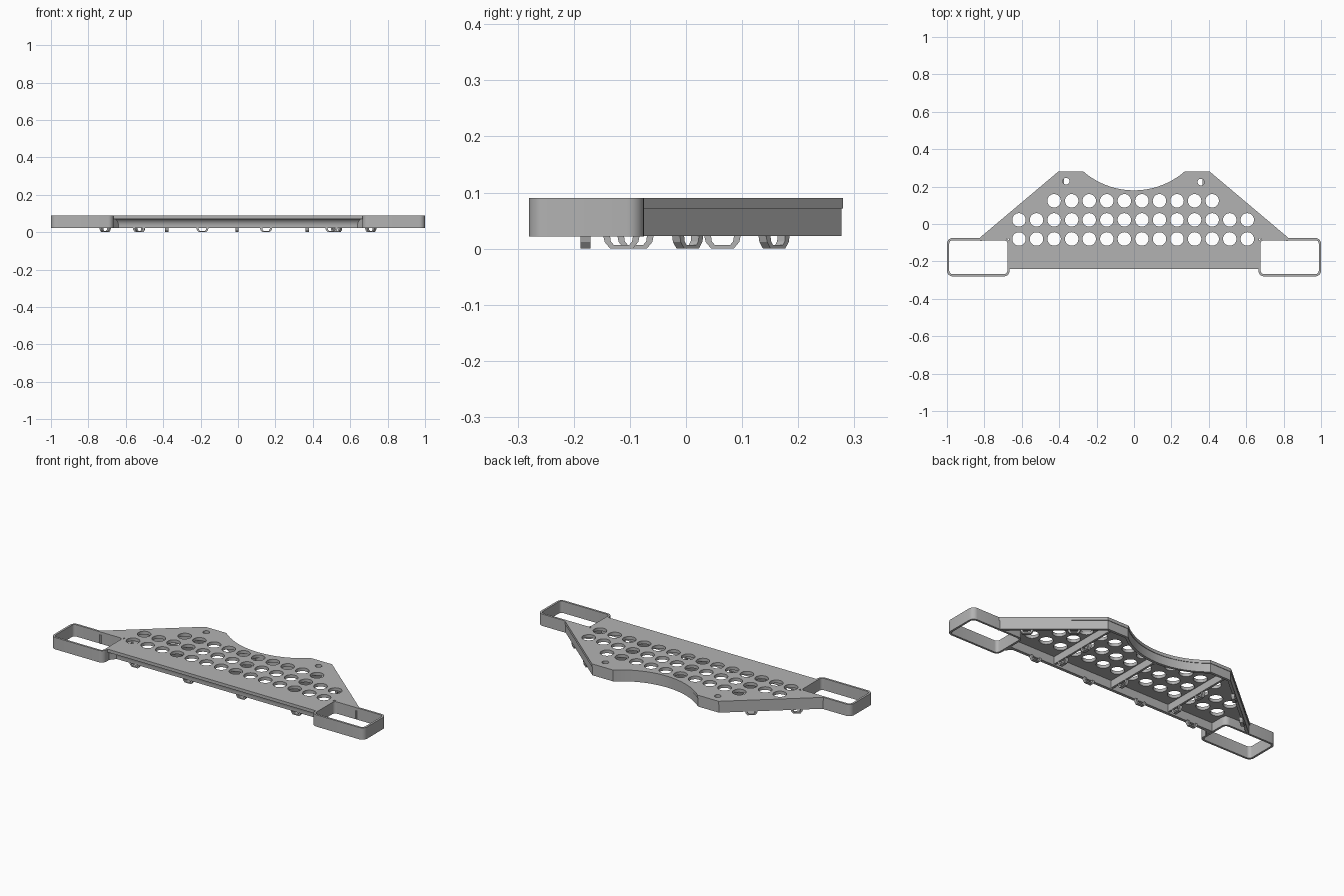
import bpy, math
from mathutils import Vector

if "Cube" in bpy.data.objects:
    bpy.data.objects.remove(bpy.data.objects["Cube"])

grey = bpy.data.materials.new("mid grey")
grey.diffuse_color = (0.45, 0.45, 0.45, 1)
grey.use_nodes = True
grey.node_tree.nodes["Principled BSDF"].inputs["Base Color"].default_value = grey.diffuse_color


def prism(name, loops, z0, z1):
    """Extruded flat shape; loops after the first cut holes."""
    cu = bpy.data.curves.new(name, 'CURVE')
    cu.dimensions = '2D'
    cu.fill_mode = 'BOTH'
    cu.extrude = (z1 - z0) / 2
    for pts in loops:
        s = cu.splines.new('POLY')
        s.points.add(len(pts) - 1)
        for p, c in zip(s.points, pts):
            p.co = (c[0], c[1], 0, 1)
        s.use_cyclic_u = True
    tmp = bpy.data.objects.new(name + "_curve", cu)
    bpy.context.collection.objects.link(tmp)
    bpy.context.view_layer.update()
    me = bpy.data.meshes.new_from_object(tmp.evaluated_get(bpy.context.evaluated_depsgraph_get()))
    bpy.data.objects.remove(tmp)
    for v in me.vertices:
        v.co.z += (z0 + z1) / 2
    me.name = name
    me.materials.clear()
    me.materials.append(grey)
    ob = bpy.data.objects.new(name, me)
    bpy.context.collection.objects.link(ob)
    bpy.context.view_layer.objects.active = ob
    ob.select_set(True)
    bpy.ops.object.shade_smooth_by_angle(angle=math.radians(25))
    ob.select_set(False)
    return ob


def circle(x, y, r, n=28):
    return [(x + r * math.cos(2 * math.pi * i / n), y + r * math.sin(2 * math.pi * i / n)) for i in range(n)]


def round_rect(x0, x1, y0, y1, r, n=6):
    pts = []
    for cx, cy, a0 in ((x1 - r, y1 - r, 0), (x0 + r, y1 - r, 90), (x0 + r, y0 + r, 180), (x1 - r, y0 + r, 270)):
        for i in range(n + 1):
            a = math.radians(a0 + 90 * i / n)
            pts.append((cx + r * math.cos(a), cy + r * math.sin(a)))
    return pts


def offset(path, d):
    """Shift an open path to its left by d with mitred corners."""
    out = []
    for i, p in enumerate(path):
        segs = [(path[j], path[j + 1]) for j in (i - 1, i) if 0 <= j < len(path) - 1]
        ns = []
        for a, b in segs:
            t = (Vector(b) - Vector(a)).normalized()
            ns.append(Vector((-t.y, t.x)))
        m = sum(ns, Vector((0, 0))).normalized()
        out.append(tuple(Vector(p) + m * d / m.dot(ns[0])))
    return out


def box(name, x0, x1, y0, y1, z0, z1):
    return prism(name, [[(x0, y0), (x1, y0), (x1, y1), (x0, y1)]], z0, z1)


# back outline from right handle to left handle, with the scooped middle
R, CY = 0.4145, 0.5945
A = math.asin(0.27 / R)
scoop = [(R * math.sin(A - 2 * A * i / 32), CY - R * math.cos(A - 2 * A * i / 32)) for i in range(33)]
back = [(0.83, -0.078), (0.405, 0.28)] + scoop + [(-0.405, 0.28), (-0.83, -0.078)]

# perforated top plate
pitch = 0.0939
holes = [circle(-0.615 + pitch * k, y, 0.036) for y in (-0.08, 0.022) for k in range(14)]
holes += [circle(-0.615 + pitch * k, 0.124, 0.036) for k in range(2, 12)]
holes += [circle(-0.363, 0.229, 0.018), circle(0.358, 0.224, 0.018)]
prism("top_plate", [back + [(-0.668, -0.078), (-0.668, -0.24), (0.668, -0.24), (0.668, -0.078)]] + holes, 0.072, 0.09)

# skirt wall under the back edge, set in slightly from the plate
prism("back_skirt", [offset(back, 0.003) + offset(back, 0.018)[::-1]], 0.023, 0.073)

# front wall with a cove under the overhanging lip
cove = [(-0.235 + 0.04 * math.sin(math.radians(a)), 0.035 + 0.04 * math.cos(math.radians(a))) for a in range(0, 91, 15)]
profile = cove + [(-0.195, 0.023), (-0.178, 0.023), (-0.178, 0.075)]
front = prism("front_wall", [profile], -0.668, 0.668)
for v in front.data.vertices:
    x, y, z = v.co
    v.co = (z, x, y)

# handle loops and gussets where they meet the front wall
for side, s in (("left", -1), ("right", 1)):
    xs = sorted((s * 0.665, s * 1.0))
    outer = round_rect(xs[0], xs[1], -0.28, -0.075, 0.03)
    inner = round_rect(xs[0] + 0.012, xs[1] - 0.012, -0.268, -0.087, 0.018)
    prism(side + "_handle", [outer, inner], 0.022, 0.09)
    pts = [(s * 0.67, -0.235), (s * 0.67, -0.19), (s * 0.635, -0.19)]
    prism(side + "_gusset", [pts if s < 0 else pts[::-1]], 0.023, 0.074)

# ribs between the hole columns
ribs = [(-0.38, 0.262), (-0.005, 0.17), (0.371, 0.262)]
for i, (x, top) in enumerate(ribs):
    box("rib_%d" % (i + 1), x - 0.006, x + 0.006, -0.182, top, 0.03, 0.074)


def clip(n, x, y, ang):
    """Small open foot hanging under a wall."""
    prof = [(-0.033, 0.026), (-0.03, 0.012), (-0.02, 0), (0.02, 0), (0.03, 0.012), (0.033, 0.026),
            (0.021, 0.026), (0.019, 0.013), (0.014, 0.007), (-0.014, 0.007), (-0.019, 0.013), (-0.021, 0.026)]
    ob = prism("clip_%d" % n, [prof], -0.009, 0.009)
    for v in ob.data.vertices:
        a, b, c = v.co
        v.co = (a, -c, b)
    ob.location = (x, y, 0)
    ob.rotation_euler.z = ang


# clips under the front wall, ribs and slanted walls
slope = math.atan2(0.358, 0.425)
spots = [(x, -0.179, 0) for x in (-0.53, -0.19, 0.15, 0.5)]
spots += [(x, y, math.pi / 2) for x, y in ((-0.38, -0.115), (-0.005, -0.09), (0.371, -0.115), (-0.38, 0.065), (0.371, 0.065))]
spots += [(s * x, y, -s * slope) for s in (-1, 1) for x, y in ((0.527, 0.157), (0.71, 0.003))]
for n, (x, y, a) in enumerate(spots):
    clip(n + 1, x, y, a)
